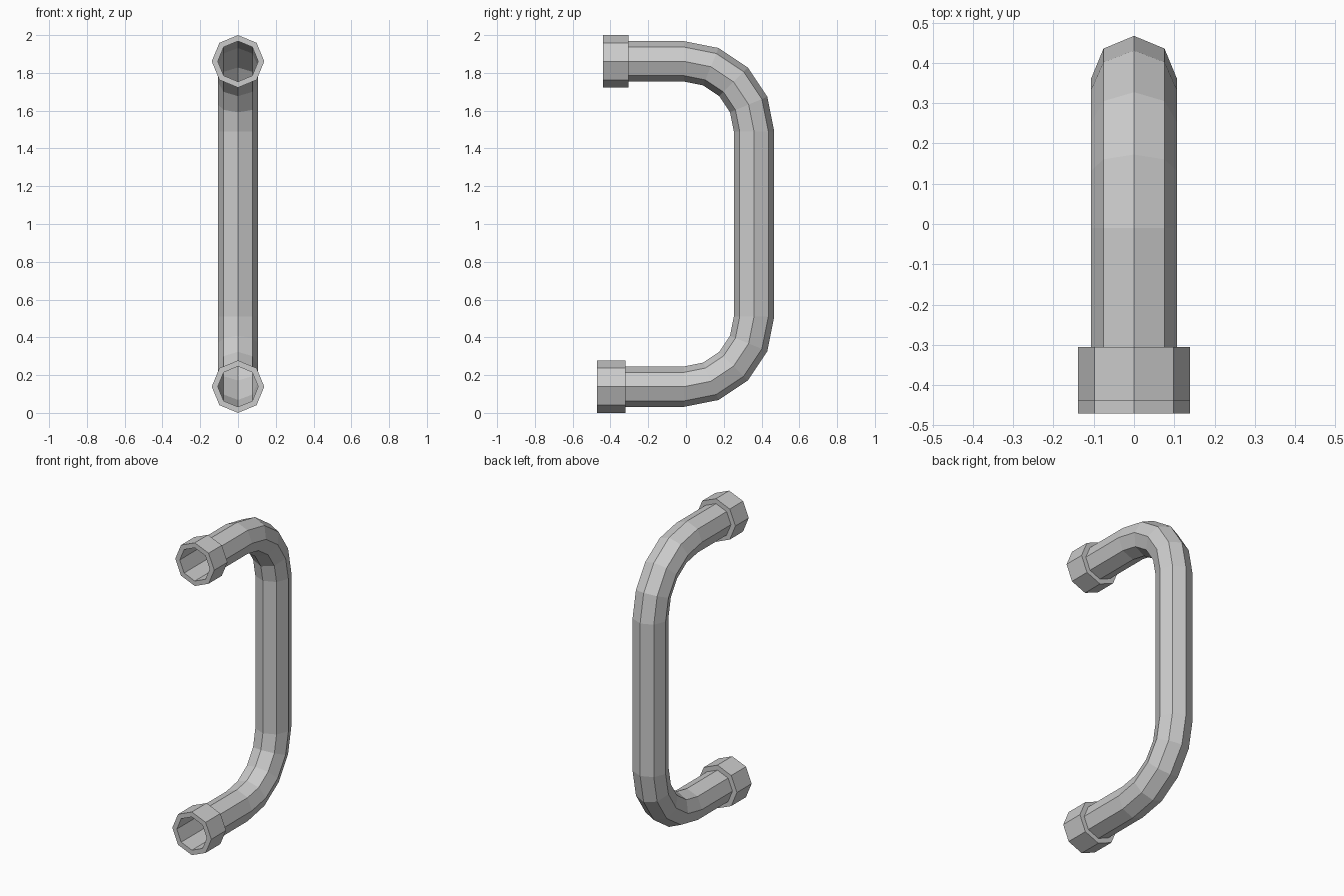
import bpy, bmesh
from math import sin, cos, pi, radians

if "Cube" in bpy.data.objects:
    bpy.data.objects.remove(bpy.data.objects["Cube"])

SIDES = 8
PIPE_R, COLLAR_R, BEND_R = 0.107, 0.139, 0.37
Z_LOW, Z_HIGH, Y_BEND = 0.139, 1.861, -0.01


def sweep(name, rings, closed=False):
    """Skin octagonal rings given as (y, z, tilt, radius); tilt 0 faces along y."""
    bm = bmesh.new()
    loops = []
    for y, z, tilt, r in rings:
        loop = []
        for i in range(SIDES):
            a = 2 * pi * i / SIDES
            u = r * sin(a)
            loop.append(bm.verts.new((r * cos(a), y - u * sin(tilt), z + u * cos(tilt))))
        loops.append(loop)
    pairs = list(zip(loops, loops[1:]))
    if closed:
        pairs.append((loops[-1], loops[0]))
    for a, b in pairs:
        for i in range(SIDES):
            j = (i + 1) % SIDES
            bm.faces.new((a[i], a[j], b[j], b[i]))
    bmesh.ops.recalc_face_normals(bm, faces=bm.faces)
    mesh = bpy.data.meshes.new(name)
    bm.to_mesh(mesh)
    bm.free()
    obj = bpy.data.objects.new(name, mesh)
    bpy.context.collection.objects.link(obj)
    return obj


# Bent pipe: open ends, two quarter bends of four segments
path = [(-0.47, Z_LOW, 0, PIPE_R)]
for k in range(5):
    t = radians(22.5 * k)
    path.append((Y_BEND + BEND_R * sin(t), Z_LOW + BEND_R * (1 - cos(t)), t, PIPE_R))
for k in range(5):
    t = radians(90 + 22.5 * k)
    path.append((Y_BEND + BEND_R * sin(t), Z_HIGH - BEND_R * (1 + cos(t)), t, PIPE_R))
path.append((-0.44, Z_HIGH, pi, PIPE_R))
sweep("bent_pipe", path)


# End collars: octagonal sleeves around each pipe mouth
def collar(name, y0, y1, z):
    sweep(name, [(y0, z, 0, PIPE_R), (y0, z, 0, COLLAR_R),
                 (y1, z, 0, COLLAR_R), (y1, z, 0, PIPE_R)])


collar("lower_collar", -0.47, -0.32, Z_LOW)
collar("upper_collar", -0.44, -0.305, Z_HIGH)
